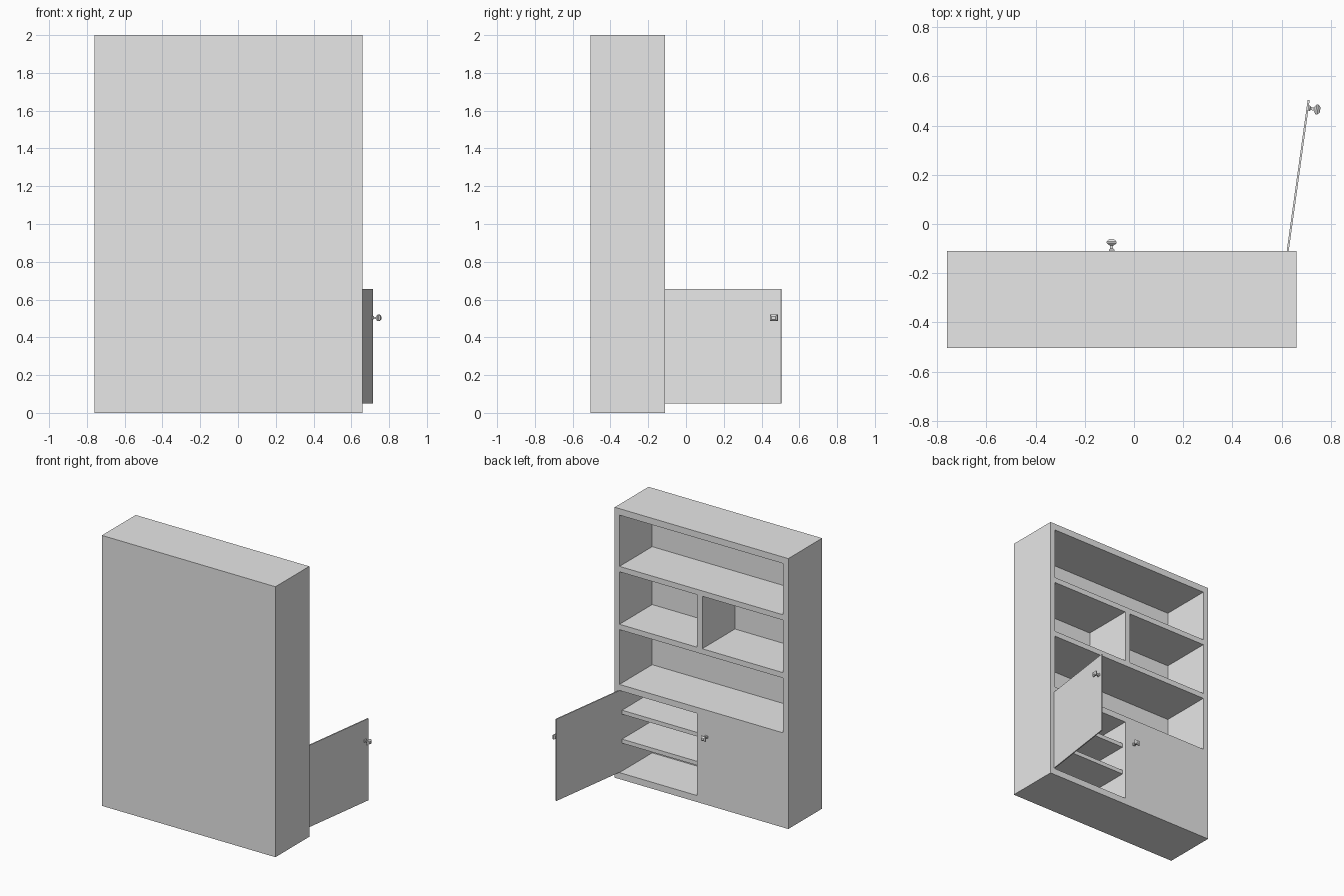
import bpy, bmesh, math
from mathutils import Matrix

if "Cube" in bpy.data.objects:
    bpy.data.objects.remove(bpy.data.objects["Cube"])

grey = bpy.data.materials.new("light grey")
grey.diffuse_color = (0.8, 0.8, 0.8, 1)
grey.use_nodes = True
grey.node_tree.nodes["Principled BSDF"].inputs["Base Color"].default_value = grey.diffuse_color


def finish(name, bm):
    bmesh.ops.recalc_face_normals(bm, faces=bm.faces)
    mesh = bpy.data.meshes.new(name)
    bm.to_mesh(mesh)
    bm.free()
    mesh.materials.append(grey)
    ob = bpy.data.objects.new(name, mesh)
    bpy.context.collection.objects.link(ob)
    return ob


def box(name, x0, x1, y0, y1, z0, z1):
    bm = bmesh.new()
    size = Matrix.Diagonal((x1 - x0, y1 - y0, z1 - z0, 1))
    mid = Matrix.Translation(((x0 + x1) / 2, (y0 + y1) / 2, (z0 + z1) / 2))
    bmesh.ops.create_cube(bm, size=1, matrix=mid @ size)
    return finish(name, bm)


def knob(name, x, y, z):
    """Square knob pointing along +y: (distance from door, half width)."""
    profile = [(0, .011), (.005, .011), (.010, .006), (.022, .006), (.027, .015),
               (.032, .020), (.038, .020), (.044, .015), (.048, .010)]
    bm = bmesh.new()
    rings = []
    for d, r in profile:
        rings.append([bm.verts.new((x + sx * r, y + d, z + sz * r * .85))
                      for sx, sz in ((-1, -1), (1, -1), (1, 1), (-1, 1))])
    for a, b in zip(rings, rings[1:]):
        for i in range(4):
            j = (i + 1) % 4
            bm.faces.new((a[i], a[j], b[j], b[i]))
    bm.faces.new(rings[0])
    bm.faces.new(rings[-1])
    return finish(name, bm)


# Main extents: outer box, openings, divider
XL, XR, YB, YF = -0.76, 0.66, -0.505, -0.11
IL, IR = -0.718, 0.621
DL, DR = -0.056, -0.014
YI = YB + 0.013

# Carcass
box("back_panel", XL, XR, YB, YI, 0, 2)
box("side_left", XL, IL, YI, YF, 0, 2)
box("side_right", IR, XR, YI, YF, 0, 2)
for name, z0, z1 in (("base_board", 0, .048), ("cupboard_top", .655, .70),
                     ("middle_shelf", 1.105, 1.145), ("upper_shelf", 1.533, 1.573),
                     ("top_board", 1.952, 2)):
    box(name, IL, IR, YI, YF, z0, z1)

# Vertical dividers
box("cupboard_divider", DL, DR, YI, YF, .048, .655)
box("shelf_divider", DL, DR, YI, YF, 1.145, 1.533)

# Thin shelves inside the cupboards
for i, top in enumerate((.284, .498)):
    box(f"inner_shelf_right_{i}", DR, IR, YI, YF - .03, top - .03, top)
    box(f"inner_shelf_left_{i}", IL, DL, YI, YF - .03, top - .03, top)

# Closed door, flush with the frame
box("closed_door", IL, DL, YF - .008, YF, .048, .655)
knob("closed_door_knob", -.091, YF, .503)

# Open door and its knob, modelled at the hinge and swung outwards
swing = Matrix.Translation((.629, YF, 0)) @ Matrix.Rotation(math.radians(-97.9), 4, 'Z')
for ob in (box("open_door", -.62, 0, -.008, 0, .05, .655),
           knob("open_door_knob", -.586, 0, .503)):
    ob.matrix_world = swing
